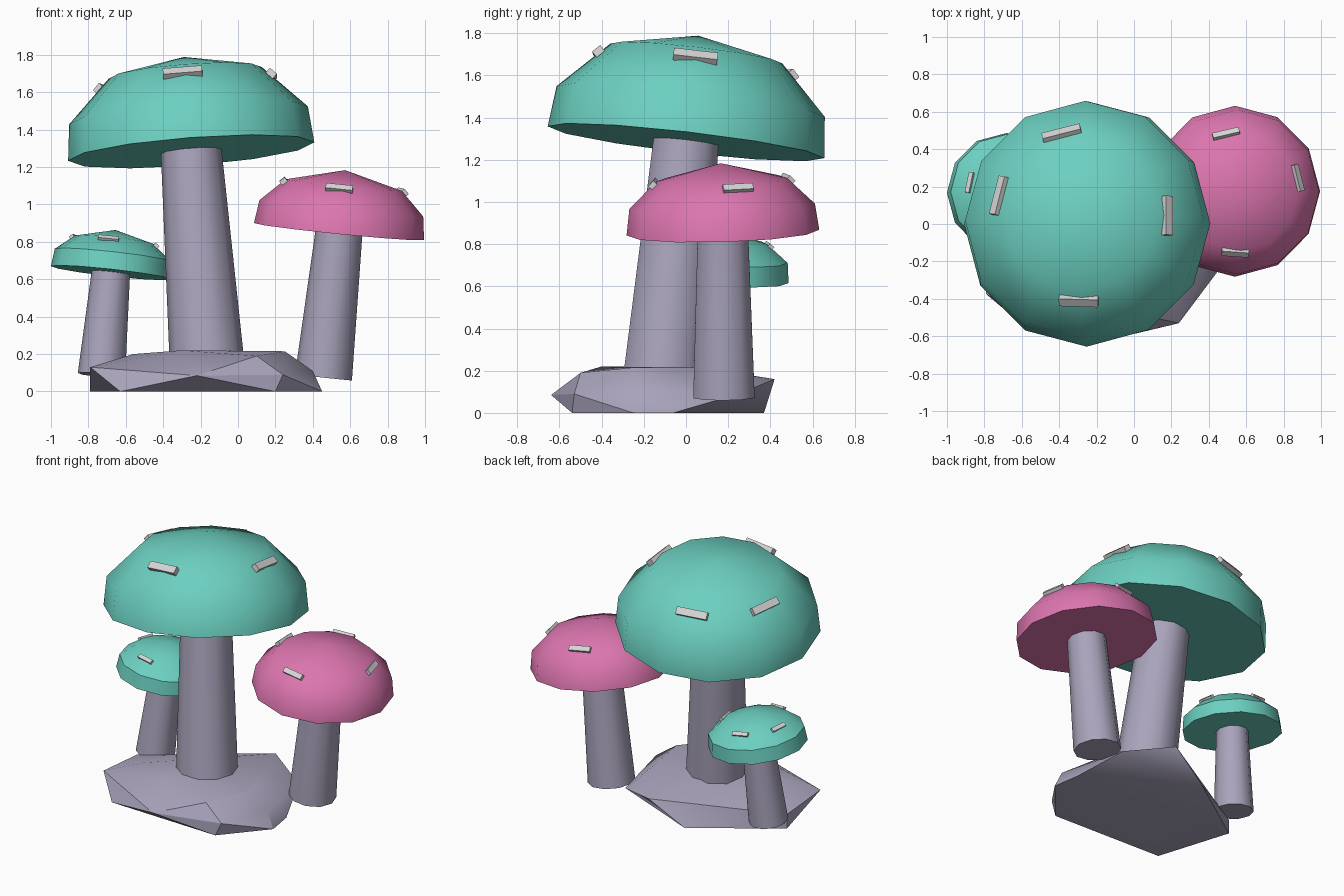
import bpy, bmesh, math
from mathutils import Vector, Matrix

if "Cube" in bpy.data.objects:
    bpy.data.objects.remove(bpy.data.objects["Cube"])


def material(name, rgb):
    m = bpy.data.materials.new(name)
    m.diffuse_color = (*rgb, 1)
    m.use_nodes = True
    m.node_tree.nodes["Principled BSDF"].inputs["Base Color"].default_value = m.diffuse_color
    return m


TEAL = material("teal", (0.15, 0.63, 0.53))
PINK = material("pink", (0.72, 0.18, 0.43))
STONE = material("lilac_grey", (0.40, 0.37, 0.50))
WHITE = material("pale_grey", (0.68, 0.67, 0.67))


def finish(bm, name, mat, matrix=Matrix(), smooth=None):
    bmesh.ops.recalc_face_normals(bm, faces=bm.faces)
    me = bpy.data.meshes.new(name)
    bm.to_mesh(me)
    bm.free()
    me.materials.append(mat)
    ob = bpy.data.objects.new(name, me)
    bpy.context.collection.objects.link(ob)
    ob.matrix_world = matrix
    if smooth:
        bpy.ops.object.select_all(action='DESELECT')
        ob.select_set(True)
        bpy.context.view_layer.objects.active = ob
        bpy.ops.object.shade_smooth_by_angle(angle=math.radians(smooth))
    return ob


def frame(origin, normal):
    q = Vector((0, 0, 1)).rotation_difference(Vector(normal))
    return Matrix.Translation(origin) @ q.to_matrix().to_4x4()


def revolve(rings, sides, name, mat, matrix, smooth):
    """Closed lathe of (radius, height) rings; radius 0 makes a tip."""
    bm = bmesh.new()
    loops = []
    for r, h in rings:
        n = sides if r else 1
        loops.append([bm.verts.new((r * math.cos(2 * math.pi * i / sides),
                                    r * math.sin(2 * math.pi * i / sides), h))
                      for i in range(n)])
    for a, b in zip(loops, loops[1:]):
        for i in range(sides):
            j = (i + 1) % sides
            if len(b) == 1:
                bm.faces.new((a[i], a[j], b[0]))
            else:
                bm.faces.new((a[i], a[j], b[j], b[i]))
    bm.faces.new(loops[0][::-1])
    if len(loops[-1]) > 1:
        bm.faces.new(loops[-1])
    return finish(bm, name, mat, matrix, smooth)


def mushroom(name, mat, centre, normal, profile, foot, r_foot, r_top, spot, angles):
    # Cap: faceted dome with a flat underside
    m = frame(centre, normal)
    revolve(profile, 12, name + "_cap", mat, m, 40)
    # Stem: tapered, running from the foot into the cap
    axis = Vector(centre) - Vector(foot)
    revolve([(r_foot, 0), (r_top, axis.length + 0.02)], 10, name + "_stem", STONE,
            frame(foot, axis), 40)
    # Spots: small bars lying on the slope of the cap
    r, h, length, width, thick = spot
    (r1, h1), (r2, h2) = profile[1], profile[2]
    slope = Vector((h2 - h1, r1 - r2)).normalized()
    for k, deg in enumerate(angles):
        a = math.radians(deg)
        out = Vector((math.cos(a), math.sin(a), 0))
        tan = Vector((-math.sin(a), math.cos(a), 0))
        nor = out * slope.x + Vector((0, 0, slope.y))
        side = nor.cross(tan)
        rot = Matrix((tan, side, nor)).transposed().to_4x4()
        pos = out * r + Vector((0, 0, h))
        bm = bmesh.new()
        bmesh.ops.create_cube(bm, size=1)
        bmesh.ops.scale(bm, vec=(length, width, thick), verts=bm.verts)
        finish(bm, f"{name}_spot_{k + 1}", WHITE, m @ Matrix.Translation(pos) @ rot)


mushroom("large", TEAL, (-0.25, 0, 1.283), (-0.076, 0.115, 1),
         [(0.66, 0), (0.64, 0.195), (0.41, 0.425), (0, 0.51)],
         (-0.165, -0.11, 0.14), 0.20, 0.162,
         (0.458, 0.376, 0.21, 0.05, 0.035), (-92, 0, 104, 166))
mushroom("medium", PINK, (0.54, 0.175, 0.855), (0.10, -0.03, 1),
         [(0.457, 0), (0.44, 0.125), (0.312, 0.25), (0, 0.33)],
         (0.457, 0.18, 0.075), 0.153, 0.125,
         (0.322, 0.24, 0.145, 0.036, 0.026), (-94, 14, 103, 180))
mushroom("small", TEAL, (-0.68, 0.165, 0.635), (0.11, 0.06, 1),
         [(0.322, 0), (0.312, 0.095), (0.21, 0.178), (0, 0.23)],
         (-0.73, 0.12, 0.087), 0.127, 0.102,
         (0.222, 0.168, 0.11, 0.027, 0.02), (-98, 5, 100, 168))

# Rock: convex chipped slab under the large stem
bm = bmesh.new()
for p in [(-.63, -.51, 0), (.2, -.54, 0), (.45, -.25, 0), (.42, -.06, 0),
          (-.25, .37, 0), (-.79, 0, 0),
          (-.79, -.375, .13), (-.22, -.64, .085), (.24, -.53, .09), (.40, -.24, .11),
          (.3, .25, .09), (0, .42, .16), (-.79, 0, .1),
          (-.56, -.25, .2), (-.3, -.40, .22), (.1, -.5, .19), (.25, -.25, .215),
          (.2, .03, .215), (-.2, .04, .22)]:
    bm.verts.new(p)
res = bmesh.ops.convex_hull(bm, input=bm.verts)
loose = [v for v in bm.verts if not v.link_faces]
bmesh.ops.delete(bm, geom=loose, context='VERTS')
finish(bm, "rock", STONE, smooth=30)
